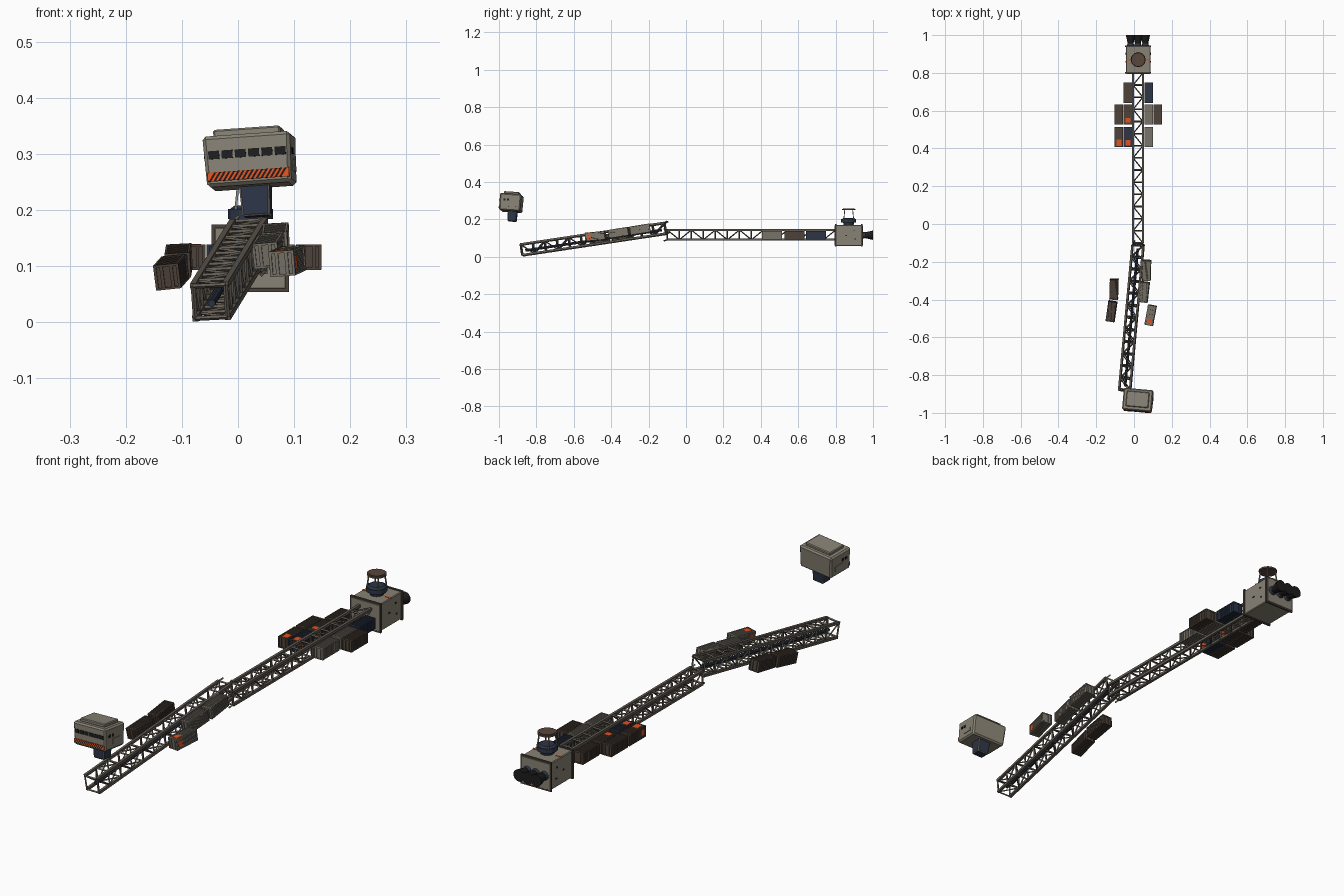
import bpy, bmesh, math
from mathutils import Matrix, Vector, Euler

cube = bpy.data.objects.get("Cube")
if cube:
    bpy.data.objects.remove(cube, do_unlink=True)

COLOURS = {
    "hull grey": (0.25, 0.225, 0.178),
    "crate grey": (0.19, 0.172, 0.138),
    "crate brown": (0.076, 0.055, 0.042),
    "navy": (0.026, 0.036, 0.062),
    "truss metal": (0.125, 0.108, 0.087),
    "hazard orange": (0.75, 0.085, 0.015),
    "black": (0.012, 0.012, 0.013),
    "rust brown": (0.1, 0.062, 0.044),
}
MATS = {}
for label, rgb in COLOURS.items():
    m = bpy.data.materials.new(label)
    m.use_nodes = True
    m.diffuse_color = (*rgb, 1)
    m.node_tree.nodes["Principled BSDF"].inputs["Base Color"].default_value = (*rgb, 1)
    MATS[label] = m


class Part:
    """Collects coloured primitives in a local frame and makes one object."""

    def __init__(self, name, matrix=Matrix()):
        self.name, self.matrix = name, matrix
        self.bm, self.slots = bmesh.new(), []

    def paint(self, verts, mat):
        if mat not in self.slots:
            self.slots.append(mat)
        for f in {f for v in verts for f in v.link_faces}:
            f.material_index = self.slots.index(mat)

    def box(self, centre, size, mat, bevel=0, taper=1):
        verts = bmesh.ops.create_cube(self.bm, size=1)["verts"]
        for v in verts:
            k = taper if v.co.z < 0 else 1
            v.co = Vector(centre) + Vector((v.co.x * size[0] * k, v.co.y * size[1] * k, v.co.z * size[2]))
        self.paint(verts, mat)
        if bevel:
            edges = list({e for v in verts for e in v.link_edges})
            bmesh.ops.bevel(self.bm, geom=edges, offset=bevel, segments=1, affect="EDGES")

    def rod(self, a, b, r, mat, r2=None, sides=4):
        a, b = Vector(a), Vector(b)
        d = b - a
        mtx = Matrix.Translation((a + b) / 2) @ d.to_track_quat("Z", "Y").to_matrix().to_4x4()
        verts = bmesh.ops.create_cone(self.bm, cap_ends=True, segments=sides, radius1=r,
                                      radius2=r if r2 is None else r2, depth=d.length, matrix=mtx)["verts"]
        self.paint(verts, mat)

    def quad(self, corners, mat):
        verts = [self.bm.verts.new(c) for c in corners]
        self.bm.faces.new(verts)
        self.paint(verts, mat)

    def finish(self, smooth=False):
        me = bpy.data.meshes.new(self.name)
        self.bm.to_mesh(me)
        self.bm.free()
        for s in self.slots:
            me.materials.append(MATS[s])
        ob = bpy.data.objects.new(self.name, me)
        ob.matrix_world = self.matrix
        bpy.context.collection.objects.link(ob)
        if smooth:
            bpy.ops.object.select_all(action="DESELECT")
            ob.select_set(True)
            bpy.context.view_layer.objects.active = ob
            bpy.ops.object.shade_smooth_by_angle()


def frame(pos, pitch=0, roll=0, yaw=0):
    rot = Euler([math.radians(a) for a in (pitch, roll, yaw)], "XYZ")
    return Matrix.Translation(pos) @ rot.to_matrix().to_4x4()


# Lattice trusses: square chords, rungs and one zigzag per side
def truss(name, matrix, length, half, bays):
    p = Part(name, matrix)
    step, start = length / bays, -length / 2
    corners = [(-half, -half), (half, -half), (half, half), (-half, half)]
    for i, (x, z) in enumerate(corners):
        p.box((x, 0, z), (0.0105, length, 0.0105), "truss metal")
        nx, nz = corners[(i + 1) % 4]
        for k in range(bays + 1):
            y = start + k * step
            p.rod((x, y, z), (nx, y, nz), 0.0042, "truss metal")
            if k < bays:
                ends = [(x, z), (nx, nz)]
                a, b = ends if (k + i // 2) % 2 else ends[::-1]
                p.rod((a[0], y, a[1]), (b[0], y + step, b[1]), 0.0032, "truss metal")
    return p


rear = truss("rear_truss", frame((0.021, 0.35, 0.117)), 0.9, 0.026, 14)
for x, z in [(-0.026, -0.026), (0.026, 0.026), (0.026, -0.026)]:
    rear.rod((x, -0.45, z), (x * 0.8, -0.468, z * 1.25), 0.004, "truss metal")
rear.finish()

front = truss("front_truss", frame((-0.014, -0.495, 0.094), 8.5, -3, -5.7), 0.78, 0.029, 12)
front.rod((0, -0.37, -0.006), (0, 0.37, -0.006), 0.007, "navy", sides=8)
for x, z in [(-0.029, 0.029), (0.029, 0.029), (-0.029, -0.029)]:
    front.rod((x, 0.39, z), (x * 0.7, 0.408, z + 0.006), 0.004, "truss metal")
front.finish()


# Corrugated cargo containers
def container(name, matrix, mat, mark=0):
    w, l, h = 0.044, 0.106, 0.045
    p = Part(name, matrix)
    p.box((0, 0, 0), (w - 0.006, l - 0.005, h - 0.006), mat)
    for i in range(12):
        p.box((0, (i - 5.5) * 0.008, 0), (w - 0.002, 0.004, h - 0.002), mat)
    for s in (-1, 1):
        for t in (-1, 1):
            p.box((s * w * 0.46, t * l * 0.48, 0), (0.005, 0.005, h), mat)
            p.box((s * w * 0.46, 0, t * h * 0.46), (0.004, l, 0.004), mat)
            p.box((s * w * 0.2, t * l * 0.48, 0), (0.006, 0.005, h - 0.004), mat)
            p.box((0, s * l * 0.48, t * h * 0.46), (w, 0.005, 0.004), mat)
    if mark:
        p.box((0.002, -0.03, h / 2 - 0.0005), (0.026, mark, 0.002), "hazard orange")
        for s in (-1, 1):
            p.box((s * (w / 2 - 0.0005), -0.034, 0), (0.002, 0.02, 0.024), "hazard orange")
    p.finish()


DOCKED = [
    (-0.033, 0.695, "crate brown", 0), (0.078, 0.695, "navy", 0),
    (-0.081, 0.579, "crate brown", 0), (-0.033, 0.579, "crate brown", 0.024),
    (0.078, 0.579, "crate grey", 0), (0.126, 0.579, "crate brown", 0),
    (-0.081, 0.461, "crate brown", 0.034), (-0.033, 0.461, "navy", 0.03),
    (0.078, 0.461, "crate grey", 0),
]
for i, (x, y, mat, mark) in enumerate(DOCKED):
    container(f"docked_container_{i + 1}", frame((x, y, 0.116)), mat, mark)

LOOSE = [
    ((-0.106, -0.345, 0.109), (9, -3, -2), "crate brown", 0),
    ((-0.119, -0.462, 0.089), (9, -6, -9), "crate brown", 0),
    ((0.067, -0.245, 0.146), (9, -3, -2), "crate grey", 0),
    ((0.055, -0.36, 0.127), (9, -5, -7), "crate grey", 0),
    ((0.088, -0.483, 0.109), (5, -4, -11), "crate grey", 0.026),
]
for i, (pos, (pitch, roll, yaw), mat, mark) in enumerate(LOOSE):
    container(f"loose_container_{i + 1}", frame(pos, pitch, roll, yaw), mat, mark)

# Engine block with end frames and side fittings
block = Part("engine_block", frame((0.022, 0.87, 0.114)))
block.box((0, 0, 0), (0.13, 0.15, 0.112), "hull grey", 0.003)
for y in (-0.07, 0.07):
    for s in (-1, 1):
        block.box((s * 0.066, y, 0), (0.006, 0.008, 0.12), "crate brown")
        block.box((0, y, s * 0.057), (0.138, 0.008, 0.006), "crate brown")
for s in (-1, 1):
    block.box((s * 0.052, 0, 0.056), (0.024, 0.009, 0.003), "hazard orange")
    for y, z in [(-0.012, 0), (0.03, 0.025), (0.035, -0.02)]:
        block.box((s * 0.065, y, z), (0.005, 0.008, 0.005), "black")
block.finish()

# Three flared engine nozzles
for i in (-1, 0, 1):
    n = Part(f"engine_nozzle_{i + 2}", frame((0.021 + i * 0.039, 0.94, 0.115)))
    n.rod((0, 0, 0), (0, 0.016, 0), 0.02, "navy", 0.016, 16)
    n.rod((0, 0.014, 0), (0, 0.06, 0), 0.015, "black", 0.025, 16)
    n.finish(smooth=True)

# Sensor turret: stepped base, legs and top disc
turret = Part("sensor_turret", frame((0.022, 0.87, 0)))
for z0, z1, r0, r1 in [(0.168, 0.184, 0.026, 0.03), (0.184, 0.202, 0.04, 0.04), (0.202, 0.208, 0.036, 0.028)]:
    turret.rod((0, 0, z0), (0, 0, z1), r0, "navy", r1, 12)
for k in range(4):
    a = math.radians(45 + 90 * k)
    c, s = math.cos(a), math.sin(a)
    turret.rod((c * 0.037, s * 0.037, 0.2), (c * 0.03, s * 0.03, 0.252), 0.003, "hull grey")
turret.rod((0, 0, 0.249), (0, 0, 0.256), 0.037, "rust brown", 0.037, 20)
turret.rod((0, 0, 0.255), (0, 0, 0.258), 0.031, "rust brown", 0.031, 20)
turret.finish()

# Detached bridge
bridge = Part("bridge", frame((0.022, -0.934, 0.287), -4, -4, -5))
W, D, H = 0.157, 0.116, 0.091
bridge.box((0, 0, 0), (W, D, H), "hull grey", 0.006, 0.96)
bridge.box((0, 0.002, H / 2 + 0.005), (0.12, 0.082, 0.014), "hull grey", 0.003)
bridge.box((0.005, 0.012, -H / 2 - 0.025), (0.055, 0.05, 0.056), "navy", 0.003, 0.9)
for s in (-1, 1):
    bridge.box((s * (W / 2 - 0.002), 0.01, -0.012), (0.004, 0.045, 0.022), "hull grey")
    for y in (-0.03, -0.012):
        bridge.box((s * (W / 2 - 0.001), y, 0.012), (0.003, 0.011, 0.011), "black")
for i in range(6):
    bridge.box(((i - 2.5) * 0.0238, -D / 2 + 0.0005, 0.011), (0.0195, 0.004, 0.0145), "black")

# Hazard band with slanted bars
yb = -D / 2 - 0.001
bridge.box((0, yb + 0.002, -0.028), (0.146, 0.004, 0.016), "hazard orange")
for i in range(16):
    x = -0.0715 + i * 0.0084
    bridge.quad([(x, yb - 0.0006, -0.036), (x + 0.0042, yb - 0.0006, -0.036),
                 (x + 0.0152, yb - 0.0006, -0.02), (x + 0.011, yb - 0.0006, -0.02)], "black")
bridge.finish()
